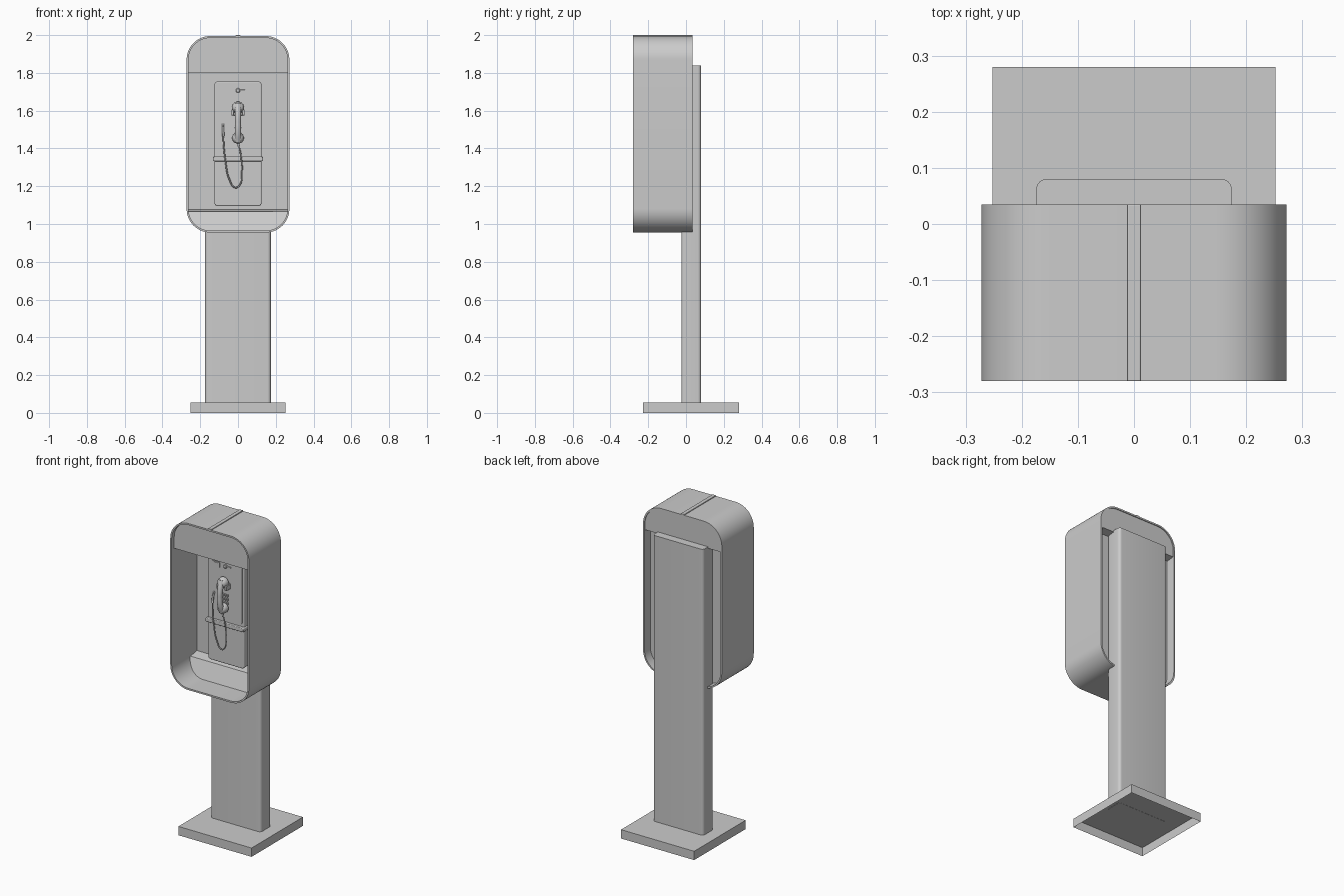
import bpy, bmesh, math
from mathutils import Vector

if "Cube" in bpy.data.objects:
    bpy.data.objects.remove(bpy.data.objects["Cube"])


def finish(name, bm, bevel=0.0, angle=35):
    bmesh.ops.recalc_face_normals(bm, faces=bm.faces[:])
    me = bpy.data.meshes.new(name)
    bm.to_mesh(me)
    bm.free()
    ob = bpy.data.objects.new(name, me)
    bpy.context.collection.objects.link(ob)
    bpy.ops.object.select_all(action='DESELECT')
    ob.select_set(True)
    bpy.context.view_layer.objects.active = ob
    bpy.ops.object.shade_smooth_by_angle(angle=math.radians(angle))
    if bevel:
        m = ob.modifiers.new("bevel", 'BEVEL')
        m.width, m.segments, m.limit_method = bevel, 3, 'ANGLE'
        m.angle_limit = math.radians(50)
    return ob


def rounded(x0, x1, z0, z1, rb, rt, n=10):
    """Rounded rectangle outline with separate bottom and top radii."""
    pts = []
    for cx, cz, r, a in ((x1, z0, rb, -90), (x1, z1, rt, 0), (x0, z1, rt, 90), (x0, z0, rb, 180)):
        if r == 0:
            pts.append((cx, cz))
            continue
        ox = cx - r if cx == x1 else cx + r
        oz = cz - r if cz == z1 else cz + r
        for i in range(n + 1):
            t = math.radians(a + 90 * i / n)
            pts.append((ox + r * math.cos(t), oz + r * math.sin(t)))
    return pts


def prism(name, pts, lo, hi, axis='y', bevel=0.0, move=None):
    """Extrude an outline along y (outline in xz) or z (outline in xy)."""
    bm = bmesh.new()
    put = (lambda p, d: (p[0], d, p[1])) if axis == 'y' else (lambda p, d: (p[0], p[1], d))
    a = [bm.verts.new(put(p, lo)) for p in pts]
    b = [bm.verts.new(put(p, hi)) for p in pts]
    n = len(pts)
    bm.faces.new(a)
    bm.faces.new(b[::-1])
    for i in range(n):
        bm.faces.new((a[i], a[(i + 1) % n], b[(i + 1) % n], b[i]))
    if move:
        for v in bm.verts:
            move(v.co)
    return finish(name, bm, bevel)


def box(name, x0, x1, y0, y1, z0, z1, bevel=0.0):
    return prism(name, [(x0, z0), (x1, z0), (x1, z1), (x0, z1)], y0, y1, 'y', bevel)


def lathe_y(name, cx, cz, profile, n=28):
    """Spin (radius, y) profile about an axis parallel to y."""
    bm = bmesh.new()
    rings = [[bm.verts.new((cx + r * math.cos(2 * math.pi * i / n), y, cz + r * math.sin(2 * math.pi * i / n)))
              for i in range(n)] for r, y in profile]
    for p, q in zip(rings, rings[1:]):
        for i in range(n):
            bm.faces.new((p[i], p[(i + 1) % n], q[(i + 1) % n], q[i]))
    bm.faces.new(rings[0])
    bm.faces.new(rings[-1])
    return finish(name, bm)


def tube(name, pts, r, radii=None):
    cu = bpy.data.curves.new(name, 'CURVE')
    cu.dimensions = '3D'
    cu.bevel_depth, cu.bevel_resolution, cu.resolution_u = r, 4, 10
    cu.use_fill_caps = True
    sp = cu.splines.new('BEZIER')
    sp.bezier_points.add(len(pts) - 1)
    for i, (bp, p) in enumerate(zip(sp.bezier_points, pts)):
        bp.co = p
        bp.handle_left_type = bp.handle_right_type = 'AUTO'
        if radii:
            bp.radius = radii[i]
    ob = bpy.data.objects.new(name, cu)
    bpy.context.collection.objects.link(ob)
    return ob


# Base: plate with an open underside
bm = bmesh.new()
bmesh.ops.create_cube(bm, size=1)
for v in bm.verts:
    v.co = Vector((v.co.x * 0.505, 0.0265 + v.co.y * 0.507, 0.0275 + v.co.z * 0.055))
bmesh.ops.delete(bm, geom=[f for f in bm.faces if f.normal.z < -0.5], context='FACES_ONLY')
finish("base_plate", bm)

# Column
prism("column", rounded(-0.174, 0.174, -0.025, 0.08, 0.018, 0.018, 6), 0.054, 1.84, 'z')

# Hood shell: rounded tube open at front and back
outer = rounded(-0.272, 0.272, 0.955, 1.995, 0.125, 0.125, 14)
inner = rounded(-0.262, 0.262, 0.965, 1.985, 0.115, 0.115, 14)
bm = bmesh.new()
loops = [[bm.verts.new((x, y, z)) for x, z in o]
         for o, y in ((outer, -0.28), (outer, 0.035), (inner, 0.035), (inner, -0.28))]
for k in range(4):
    p, q = loops[k], loops[(k + 1) % 4]
    for i in range(len(p)):
        j = (i + 1) % len(p)
        bm.faces.new((p[i], p[j], q[j], q[i]))
finish("hood_shell", bm)
box("top_seam_strip", -0.012, 0.012, -0.28, 0.035, 1.99, 2.0, 0.002)

# Back panel, recessed from the rear rim
prism("back_panel", inner, -0.032, -0.022)


# Header block: underside rises to the rear
def header_slope(c):
    if c.y > 0 and c.z < 1.81:
        c.z = 1.83


prism("header", rounded(-0.262, 0.262, 1.80, 1.985, 0, 0.115, 14), -0.255, 0.03, move=header_slope)


# Shelf at the bottom with a leaning front
def shelf_slope(c):
    if c.y < -0.05:
        t = (c.z - 0.965) / 0.11
        c.y = -0.135 + 0.04 * t
        if t > 0.99:
            c.z -= 0.012


prism("shelf", rounded(-0.262, 0.262, 0.965, 1.077, 0.111, 0, 14), -0.135, -0.03, move=shelf_slope)

# Telephone body, raised face and belt
FACE = -0.122
prism("phone_body", rounded(-0.125, 0.125, 1.095, 1.755, 0.018, 0.018, 6), -0.118, -0.03, bevel=0.005)
prism("phone_face", rounded(-0.112, 0.112, 1.37, 1.742, 0.012, 0.012, 5), FACE, -0.11)
prism("phone_belt", rounded(-0.132, 0.132, 1.332, 1.358, 0.008, 0.008, 4), -0.135, -0.03, bevel=0.004)

# Display window and coin slot
prism("display_frame", rounded(-0.09, -0.04, 1.688, 1.722, 0.003, 0.003, 3), FACE - 0.004, FACE + 0.004)
box("display_window", -0.085, -0.045, FACE - 0.006, FACE, 1.693, 1.717)
lathe_y("coin_slot_disc", 0, 1.707, [(0.012, FACE + 0.002), (0.012, FACE - 0.005), (0.009, FACE - 0.008)], 20)
box("coin_slot_bar", 0.008, 0.038, FACE - 0.006, FACE + 0.002, 1.703, 1.711, 0.0015)

# Keypad
for row in range(4):
    for col in range(3):
        x, z = (col - 1) * 0.014, 1.452 + row * 0.025
        box(f"key_{row}_{col}", x - 0.005, x + 0.005, FACE - 0.006, FACE + 0.002, z - 0.008, z + 0.008, 0.0015)

# Cradle: back plate and two prongs
box("cradle_plate", -0.03, 0.03, FACE - 0.012, FACE + 0.002, 1.575, 1.61, 0.003)
for side, s in (("left", -1), ("right", 1)):
    xs = sorted((s * 0.022, s * 0.035))
    box(f"cradle_prong_{side}", xs[0], xs[1], -0.165, FACE, 1.575, 1.605, 0.003)

# Handset: domed cups joined by a bowed grip
for name, z, r in (("earpiece", 1.616, 0.032), ("mouthpiece", 1.456, 0.031)):
    lathe_y(name, 0, z, [(r * 0.85, -0.134), (r, -0.138), (r, -0.15), (r * 0.93, -0.161),
                         (r * 0.75, -0.17), (r * 0.45, -0.176), (r * 0.1, -0.178)])
tube("handset_grip", [(0, -0.16, 1.635), (0, -0.174, 1.59), (0, -0.18, 1.536), (0, -0.174, 1.48), (0, -0.16, 1.44)],
     0.016, [1.1, 1.05, 0.95, 1.05, 1.1])

# Hanging cord with end sleeves
tube("cord", [(0, -0.155, 1.43), (0.014, -0.15, 1.37), (0.021, -0.148, 1.28), (0.008, -0.146, 1.205),
              (-0.015, -0.144, 1.193), (-0.045, -0.144, 1.235), (-0.066, -0.144, 1.33), (-0.078, -0.14, 1.46),
              (-0.079, -0.13, 1.525)], 0.004)
tube("cord_sleeve_wall", [(-0.078, -0.14, 1.465), (-0.079, -0.134, 1.50), (-0.079, -0.122, 1.53)], 0.006)
tube("cord_sleeve_handset", [(0, -0.155, 1.435), (0.006, -0.154, 1.405)], 0.006)
